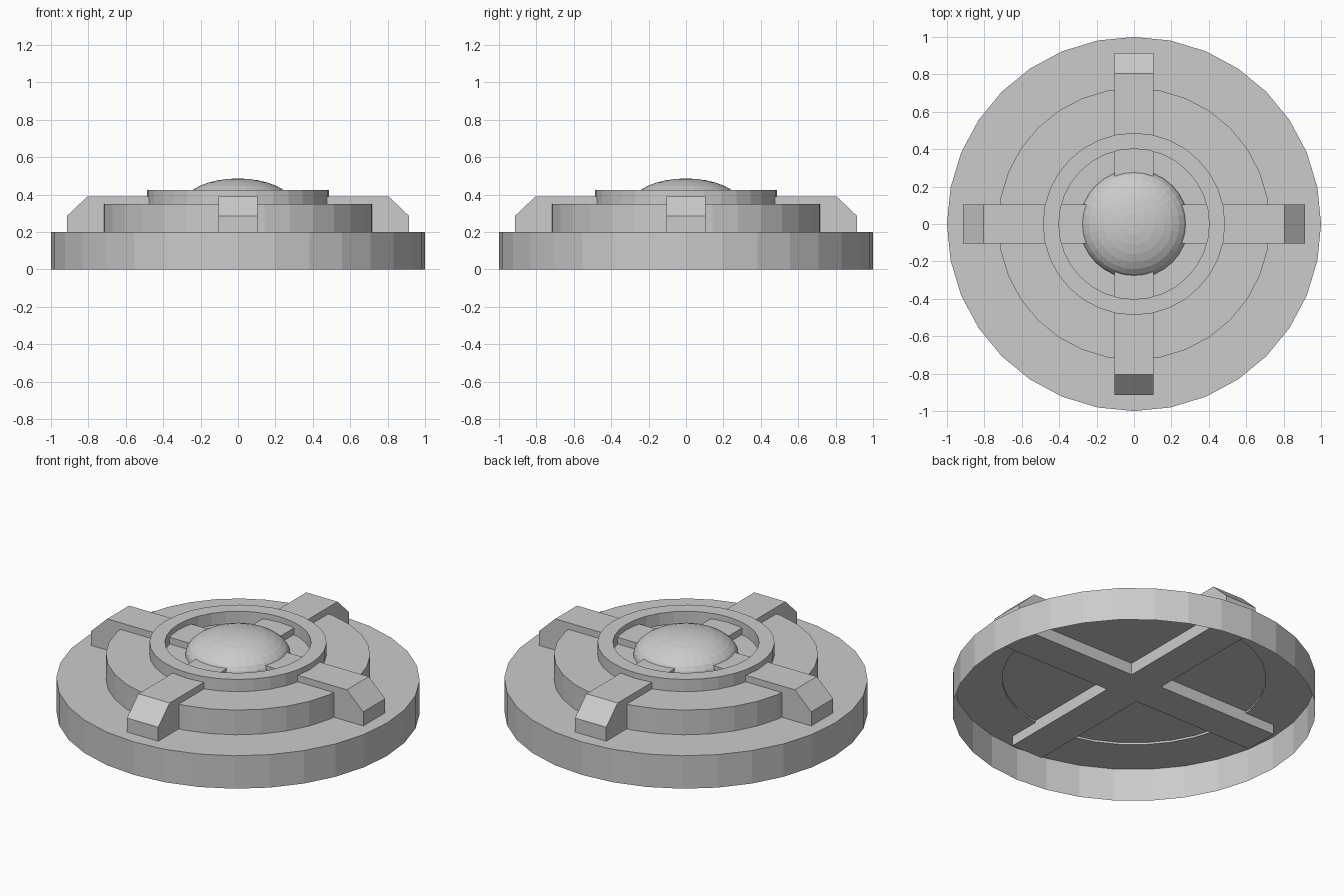
import bpy, bmesh
from math import tau, radians
from mathutils import Matrix

if "Cube" in bpy.data.objects:
    bpy.data.objects.remove(bpy.data.objects["Cube"])

SIDES = 32


def finish(name, bm):
    bmesh.ops.remove_doubles(bm, verts=bm.verts, dist=1e-5)
    bmesh.ops.recalc_face_normals(bm, faces=bm.faces)
    mesh = bpy.data.meshes.new(name)
    bm.to_mesh(mesh)
    bm.free()
    obj = bpy.data.objects.new(name, mesh)
    bpy.context.collection.objects.link(obj)
    return obj


def lathe(name, profile, closed=False):
    """Spin an (r, z) profile around the z axis."""
    bm = bmesh.new()
    vs = [bm.verts.new((r, 0, z)) for r, z in profile]
    edges = [bm.edges.new(p) for p in zip(vs, vs[1:])]
    if closed:
        edges.append(bm.edges.new((vs[-1], vs[0])))
    bmesh.ops.spin(bm, geom=vs + edges, cent=(0, 0, 0), axis=(0, 0, 1),
                   angle=tau, steps=SIDES)
    return finish(name, bm)


def cross_bar(name, angle):
    """Long bar with chamfered ends, extruded from its side profile."""
    half = 0.105
    side = [(0.915, 0.14), (0.915, 0.285), (0.805, 0.39)]
    profile = side + [(-x, z) for x, z in reversed(side)]
    bm = bmesh.new()
    face = bm.faces.new([bm.verts.new((x, -half, z)) for x, z in profile])
    out = bmesh.ops.extrude_face_region(bm, geom=[face], use_keep_orig=True)
    moved = [g for g in out["geom"] if isinstance(g, bmesh.types.BMVert)]
    bmesh.ops.translate(bm, verts=moved, vec=(0, 2 * half, 0))
    bmesh.ops.rotate(bm, verts=bm.verts, cent=(0, 0, 0),
                     matrix=Matrix.Rotation(angle, 3, 'Z'))
    return finish(name, bm)


# Hollow base, open underneath, with a small lip under the next tier
lathe("base_shell", [(1, 0), (1, 0.2), (0.727, 0.2), (0.727, 0.212)])

# Middle tier
lathe("middle_tier", [(0, 0.212), (0.727, 0.212), (0.727, 0.35), (0, 0.35)])

# Raised ring around the dome
lathe("dome_ring", [(0.487, 0.35), (0.487, 0.424), (0.402, 0.424), (0.402, 0.35)],
      closed=True)

# Two crossing bars make the four arms
for i in range(2):
    cross_bar(f"arm_bar_{i + 1}", radians(90 * i))

# Flattened central dome
bm = bmesh.new()
bmesh.ops.create_uvsphere(bm, u_segments=SIDES, v_segments=16, radius=1)
low = [v for v in bm.verts if v.co.z < -1e-4]
bmesh.ops.delete(bm, geom=low, context='VERTS')
bmesh.ops.transform(bm, verts=bm.verts,
                    matrix=Matrix.Translation((0, 0, 0.35)) @ Matrix.Diagonal((0.29, 0.29, 0.136, 1)))
finish("center_dome", bm)
